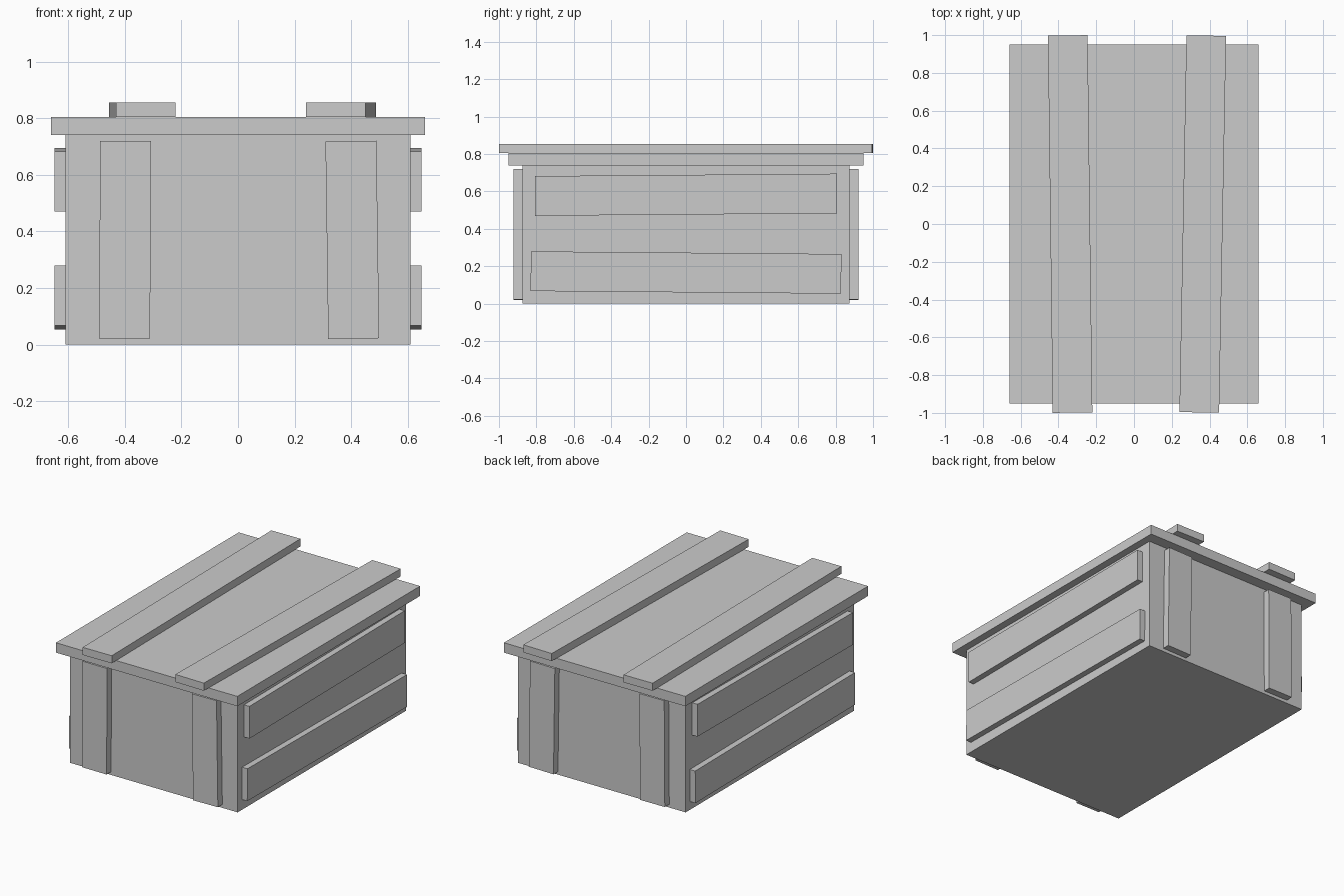
import bpy
from mathutils import Matrix

if "Cube" in bpy.data.objects:
    bpy.data.objects.remove(bpy.data.objects["Cube"])


def box(name, center, size, axis='Z', angle=0.0):
    """Box of the given size, turned slightly about one axis."""
    bpy.ops.mesh.primitive_cube_add(size=1)
    ob = bpy.context.object
    ob.name = ob.data.name = name
    ob.data.transform(Matrix.Rotation(angle, 4, axis) @ Matrix.Diagonal((*size, 1)))
    ob.location = center
    return ob


def mirror(ob, axis):
    """Repeat a plank on the opposite side of the crate."""
    m = ob.modifiers.new("opposite_side", 'MIRROR')
    m.use_axis = [i == axis for i in range(3)]
    m.mirror_object = body


# Crate body and lid
body = box("crate_body", (0, 0, 0.37), (1.22, 1.75, 0.74))
box("lid", (0, 0, 0.7725), (1.32, 1.90, 0.065))

# Slightly crooked planks on top of the lid
box("lid_plank_left", (-0.338, 0, 0.83), (0.21, 1.997, 0.05), 'Z', 0.0125)
box("lid_plank_right", (0.364, 0, 0.83), (0.21, 1.995, 0.05), 'Z', -0.0185)

# Upright planks, front and back
for name, x, tilt in (("left", -0.399, 0.006), ("right", 0.404, -0.014)):
    mirror(box("end_plank_" + name, (x, -0.8985, 0.37), (0.18, 0.047, 0.698), 'Y', tilt), 1)

# Long planks, both sides
for name, z, length, tilt in (("upper", 0.5825, 1.615, 0.008), ("lower", 0.1665, 1.66, -0.0085)):
    mirror(box("side_plank_" + name, (0.629, 0, z), (0.04, length, 0.212), 'X', tilt), 0)
